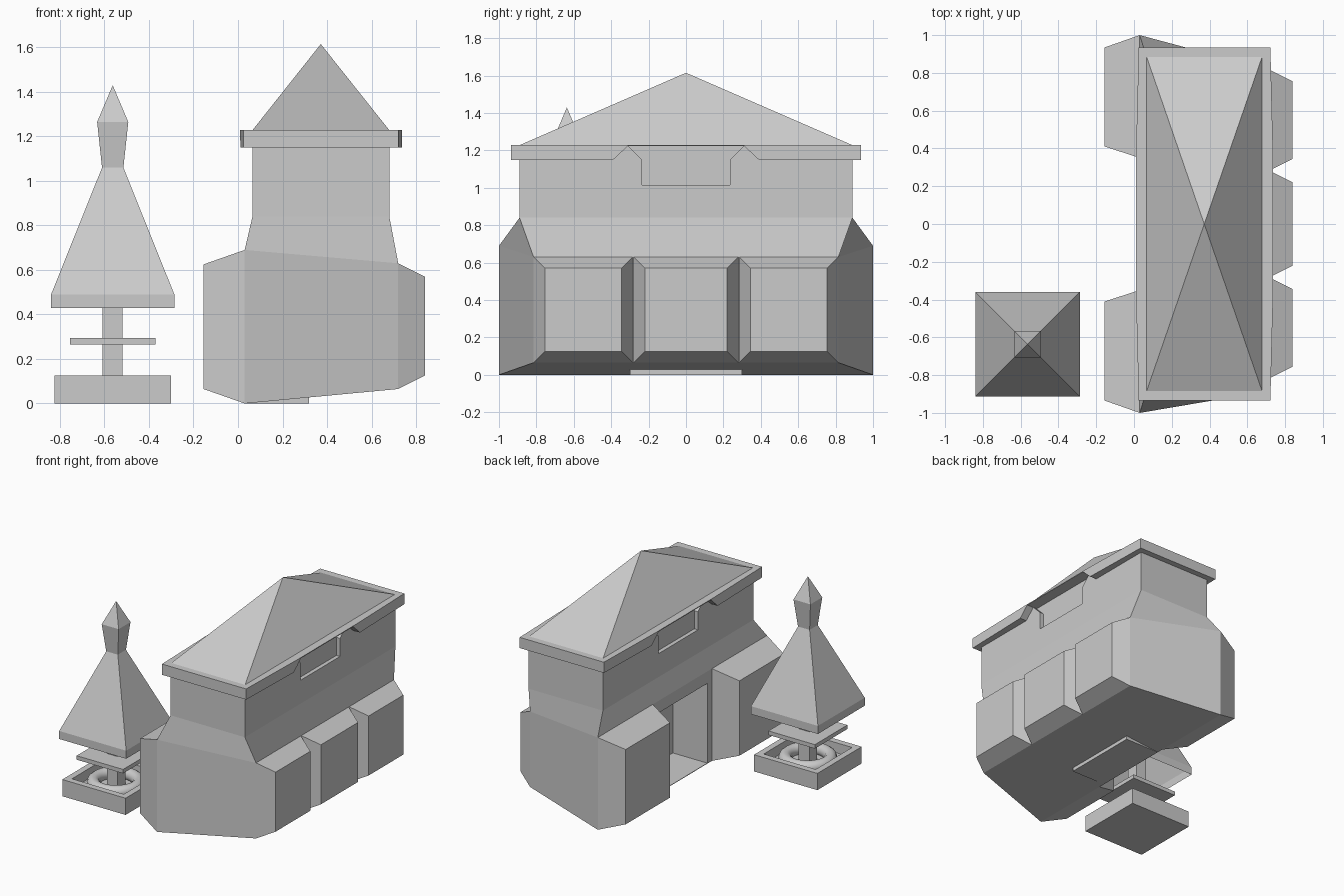
import bpy, bmesh, math

if "Cube" in bpy.data.objects:
    bpy.data.objects.remove(bpy.data.objects["Cube"])

stone = bpy.data.materials.new("light_grey")
stone.diffuse_color = (0.6, 0.6, 0.6, 1)
stone.use_nodes = True
stone.node_tree.nodes["Principled BSDF"].inputs["Base Color"].default_value = stone.diffuse_color


def finish(name, bm):
    bmesh.ops.recalc_face_normals(bm, faces=bm.faces)
    me = bpy.data.meshes.new(name)
    bm.to_mesh(me)
    bm.free()
    ob = bpy.data.objects.new(name, me)
    bpy.context.collection.objects.link(ob)
    me.materials.append(stone)
    return ob


def loft(name, rings, bottom=True, top=True):
    """Skin a stack of rings that all have the same point count."""
    bm = bmesh.new()
    vs = [[bm.verts.new(p) for p in r] for r in rings]
    n = len(rings[0])
    for a, b in zip(vs, vs[1:]):
        for i in range(n):
            j = (i + 1) % n
            bm.faces.new((a[i], a[j], b[j], b[i]))
    if bottom:
        bm.faces.new(vs[0])
    if top:
        bm.faces.new(vs[-1])
    bmesh.ops.remove_doubles(bm, verts=bm.verts, dist=1e-5)
    bmesh.ops.dissolve_degenerate(bm, edges=bm.edges, dist=1e-5)
    return finish(name, bm)


def rect(x0, x1, y0, y1, z):
    return [(x0, y0, z), (x1, y0, z), (x1, y1, z), (x0, y1, z)]


def box(name, x0, x1, y0, y1, z0, z1):
    return loft(name, [rect(x0, x1, y0, y1, z0), rect(x0, x1, y0, y1, z1)])


def side_quad(x, y0, y1, z0, z1):
    return [(x, y0, z0), (x, y1, z0), (x, y1, z1), (x, y0, z1)]


def side_prism(name, x0, x1, half_profile):
    """Prism along x from a mirrored (y, z) profile."""
    pts = half_profile + [(-y, z) for y, z in reversed(half_profile)]
    return loft(name, [[(x, y, z) for y, z in pts] for x in (x0, x1)])


def boolean(ob, tool, op):
    m = ob.modifiers.new(op, 'BOOLEAN')
    m.operation, m.solver, m.object = op, 'EXACT', tool
    bpy.context.view_layer.objects.active = ob
    bpy.ops.object.modifier_apply(modifier=m.name)
    bpy.data.objects.remove(tool)


# main hall: one stack from the tilted floor to the eaves
def tapered(z_left, z_right):
    return [(0.03, -1, z_left), (0.72, -0.815, z_right),
            (0.72, 0.815, z_right), (0.03, 1, z_left)]


hall = loft("hall_walls", [tapered(0, 0.065), tapered(0.69, 0.63),
                           rect(0.065, 0.68, -0.89, 0.89, 0.84),
                           rect(0.065, 0.68, -0.89, 0.89, 1.225)])

# doorway recess with a floor reaching the ground
boolean(hall, box("door_floor", 0.031, 0.32, -0.30, 0.30, 0, 0.1), 'UNION')
boolean(hall, box("door_cut", -0.1, 0.315, -0.295, 0.295, 0.004, 0.60), 'DIFFERENCE')

# high window recess on both long sides
for x0, x1 in ((0.0, 0.095), (0.65, 0.8)):
    boolean(hall, side_prism("window_cut", x0, x1,
            [(0.235, 1.015), (0.235, 1.15), (0.325, 1.24)]), 'DIFFERENCE')

# projecting bays: two on the door side, three on the other
for i, s in enumerate((-1, 1)):
    loft("door_side_bay_%d" % i, [
        side_quad(0.03, min(s * 0.35, s), max(s * 0.35, s), 0, 0.69),
        side_quad(-0.155, min(s * 0.41, s * 0.935), max(s * 0.41, s * 0.935), 0.065, 0.625)],
        bottom=False)
for i, (a, b, c, d) in enumerate(((-0.815, -0.285, -0.755, -0.345),
                                  (-0.28, 0.28, -0.22, 0.22),
                                  (0.285, 0.815, 0.345, 0.755))):
    loft("rear_bay_%d" % i, [side_quad(0.72, a, b, 0.065, 0.63),
                             side_quad(0.84, c, d, 0.125, 0.57)], bottom=False)


# eaves, bowed slightly outwards and notched over the windows
def eave_ring(z):
    return [(0.025, -0.935, z), (0.722, -0.935, z), (0.737, -0.35, z), (0.737, 0.35, z),
            (0.722, 0.935, z), (0.025, 0.935, z), (0.01, 0.35, z), (0.01, -0.35, z)]


eaves = loft("eaves", [eave_ring(1.15), eave_ring(1.23)])
for x0, x1 in ((-0.1, 0.095), (0.65, 0.9)):
    boolean(eaves, side_prism("eave_cut", x0, x1, [(0.40, 1.14), (0.31, 1.224)]), 'DIFFERENCE')

# hipped roof
loft("hall_roof", [rect(0.065, 0.68, -0.89, 0.89, 1.228),
                   [(0.372, 0, 1.615)] * 4], top=False)

# pavilion
CX, CY = -0.563, -0.637


def square(h, z):
    return rect(CX - h, CX + h, CY - h, CY + h, z)


loft("pavilion_basin", [square(0.262, 0), square(0.262, 0.125),
                        square(0.215, 0.125), square(0.215, 0.05)])
loft("pavilion_post", [square(0.045, 0.05), square(0.045, 0.85)])
loft("pavilion_shelf", [square(0.192, 0.265), square(0.192, 0.295)])
loft("pavilion_roof", [square(0.277, 0.43), square(0.277, 0.49), square(0.048, 1.06),
                       square(0.07, 1.265), [(CX, CY, 1.43)] * 4],
     bottom=False, top=False)

# ring lying in the basin
bpy.ops.mesh.primitive_torus_add(major_radius=0.155, minor_radius=0.045, major_segments=24,
                                 minor_segments=10, location=(CX, CY, 0.075))
ring = bpy.context.object
ring.name = "basin_ring"
ring.data.materials.append(stone)
bpy.ops.object.shade_smooth_by_angle(angle=math.radians(40))
